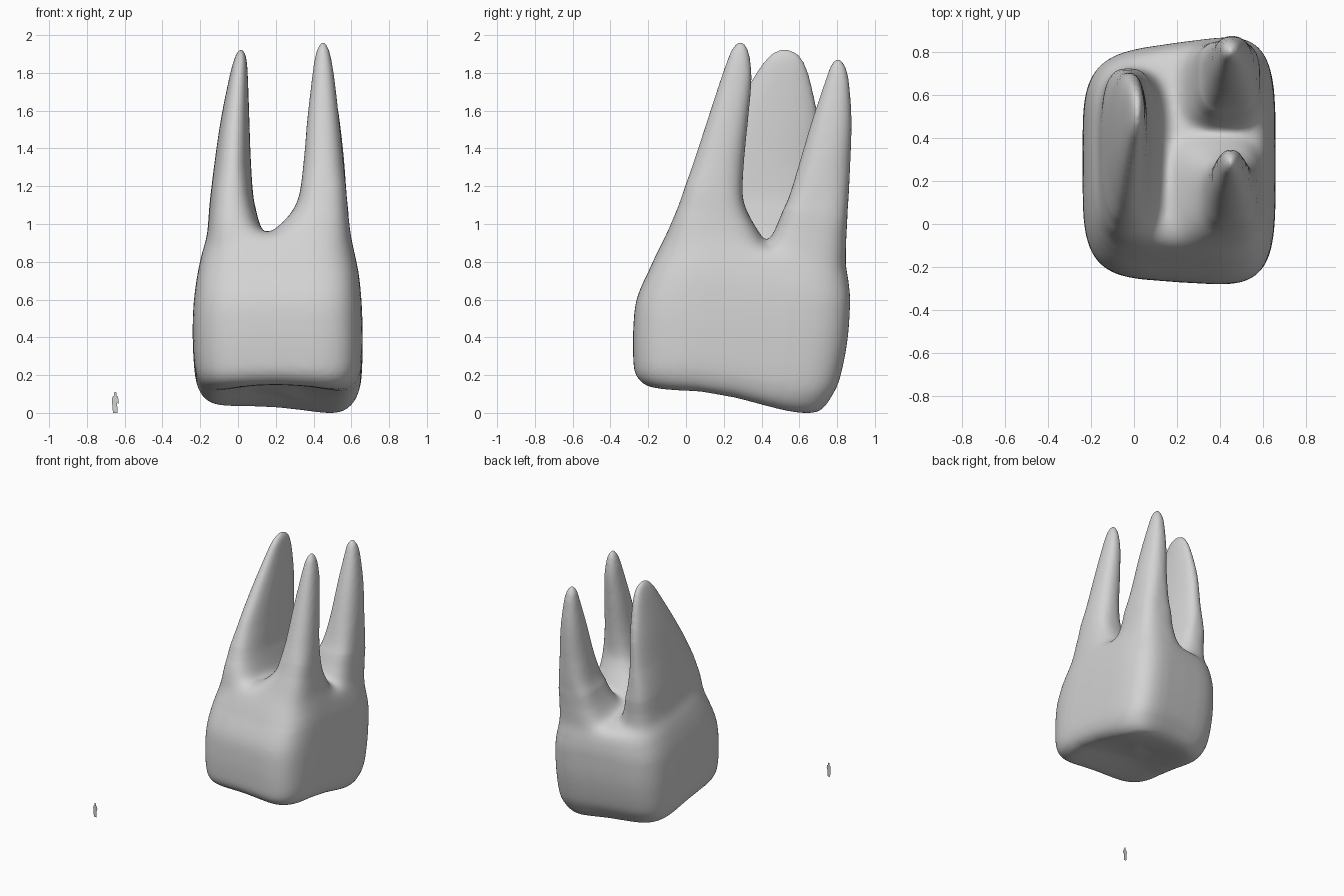
import bpy
import bmesh
import math

if "Cube" in bpy.data.objects:
    bpy.data.objects.remove(bpy.data.objects["Cube"], do_unlink=True)

SIDES = 48
STEPS = 4


def make_material(name, grey):
    mat = bpy.data.materials.new(name)
    mat.use_nodes = True
    colour = (grey, grey, grey, 1)
    mat.diffuse_color = colour
    mat.node_tree.nodes["Principled BSDF"].inputs["Base Color"].default_value = colour
    return mat


def clamp(value):
    return max(0.0, min(1.0, value))


def smoothstep(value):
    t = clamp(value)
    return t * t * (3 - 2 * t)


def refine(rings):
    """Catmull-Rom interpolation between neighbouring section boxes."""
    result = []
    last = len(rings) - 1
    for i in range(last):
        p0, p1, p2, p3 = (rings[max(0, min(last, i + k))] for k in (-1, 0, 1, 2))
        for s in range(STEPS):
            t = s / STEPS
            result.append([
                b + t / 2 * (c - a + t * (2 * a - 5 * b + 4 * c - d + t * (3 * (b - c) + d - a)))
                for a, b, c, d in zip(p0, p1, p2, p3)])
    return result + [list(rings[last])]


def rounded(value, power):
    return math.copysign(abs(value) ** (2 / power), value)


def loft(bm, rings, power, place):
    """Closed loft through sections given as z, x min, x max, y min, y max."""
    loops = []
    for z, x0, x1, y0, y1 in refine(rings):
        loop = []
        for i in range(SIDES):
            angle = 2 * math.pi * i / SIDES
            u = rounded(math.cos(angle), power(z))
            v = rounded(math.sin(angle), power(z))
            x = (x0 + x1) / 2 + u * (x1 - x0) / 2
            y = (y0 + y1) / 2 + v * (y1 - y0) / 2
            loop.append(bm.verts.new(place(x, y, z, u, v)))
        loops.append(loop)
    for low, high in zip(loops, loops[1:]):
        for i in range(SIDES):
            j = (i + 1) % SIDES
            bm.faces.new((low[i], low[j], high[j], high[i]))
    # End caps as fans
    for loop in (loops[0], loops[-1]):
        centre = bm.verts.new(sum((v.co for v in loop[1:]), loop[0].co.copy()) / SIDES)
        for i in range(SIDES):
            bm.faces.new((loop[i], loop[(i + 1) % SIDES], centre))


def rim_drop(y):
    """The upper rim of the crown slopes down towards the back."""
    return 0.16 * clamp(y / 0.8)


def place_crown(x, y, z, u, v):
    """Skew the crown, hollow its chewing face and tilt its upper rim."""
    slant = (1 - u) / 2
    y += (-0.12 if v > 0 else -0.06) * v * slant
    a = clamp(1 - ((x - 0.21) / 0.42) ** 2)
    b = clamp(1 - ((y - 0.29) / 0.5) ** 2)
    back = smoothstep(y / 0.72)
    bottom = 0.122 * (1 - back) + 0.05 * max(0, -y) + 0.03 * slant * back
    bottom += a * (0.05 - 0.02 * back) + 0.03 * a * b
    return (x, y, z + bottom * clamp(1 - z / 0.8) - rim_drop(y) * clamp((z - 0.6) / 0.4))


def place_root(x, y, z, u, v):
    """Let the flared root base follow the tilted rim."""
    return (x, y, z - rim_drop(y) * clamp((1.1 - z) / 0.15))


crown = [
    (0, 0.1, 0.34, 0.1, 0.45),
    (0, -0.02, 0.46, -0.08, 0.61),
    (0.01, -0.11, 0.54, -0.2, 0.72),
    (0.04, -0.165, 0.59, -0.255, 0.765),
    (0.1, -0.205, 0.63, -0.29, 0.805),
    (0.2, -0.23, 0.655, -0.3, 0.85),
    (0.4, -0.24, 0.66, -0.3, 0.89),
    (0.6, -0.235, 0.655, -0.282, 0.905),
    (0.8, -0.215, 0.64, -0.215, 0.905),
    (0.93, -0.19, 0.615, -0.155, 0.885),
    (0.99, -0.16, 0.59, -0.1, 0.85),
    (0.99, 0, 0.4, 0.1, 0.6),
]
broad_root = [
    (0.75, -0.14, 0.2, -0.04, 0.65),
    (0.95, -0.165, 0.17, -0.085, 0.71),
    (1.02, -0.162, 0.13, -0.075, 0.725),
    (1.1, -0.155, 0.1, -0.05, 0.725),
    (1.2, -0.145, 0.08, 0, 0.72),
    (1.4, -0.12, 0.067, 0.1, 0.71),
    (1.6, -0.09, 0.06, 0.22, 0.7),
    (1.8, -0.05, 0.053, 0.345, 0.66),
    (1.9, -0.025, 0.047, 0.41, 0.625),
    (1.95, -0.005, 0.035, 0.46, 0.585),
    (1.97, 0.01, 0.02, 0.51, 0.53),
]
front_root = [
    (0.75, 0.12, 0.56, -0.07, 0.45),
    (0.95, 0.12, 0.595, -0.11, 0.44),
    (1.02, 0.19, 0.594, -0.09, 0.4),
    (1.1, 0.28, 0.585, -0.06, 0.33),
    (1.2, 0.325, 0.575, -0.02, 0.3),
    (1.4, 0.35, 0.555, 0.05, 0.31),
    (1.6, 0.367, 0.535, 0.115, 0.33),
    (1.8, 0.39, 0.512, 0.18, 0.348),
    (1.9, 0.403, 0.497, 0.215, 0.342),
    (1.97, 0.42, 0.48, 0.243, 0.328),
    (2.01, 0.443, 0.457, 0.28, 0.3),
]
back_root = [
    (0.75, 0.2, 0.57, 0.42, 0.79),
    (0.95, 0.2, 0.595, 0.42, 0.84),
    (1.02, 0.25, 0.594, 0.45, 0.85),
    (1.1, 0.3, 0.585, 0.505, 0.855),
    (1.2, 0.33, 0.575, 0.55, 0.862),
    (1.4, 0.355, 0.56, 0.61, 0.872),
    (1.6, 0.375, 0.537, 0.67, 0.877),
    (1.8, 0.4, 0.505, 0.737, 0.863),
    (1.88, 0.415, 0.485, 0.765, 0.842),
    (1.92, 0.443, 0.457, 0.795, 0.815),
]

grey = make_material("plain grey", 0.65)

# Crown and roots as overlapping closed volumes
bm = bmesh.new()
loft(bm, crown, lambda z: 4.4, place_crown)
for root in (broad_root, front_root, back_root):
    loft(bm, root, lambda z: 2.3 + 1.2 * clamp((1.35 - z) / 0.4), place_root)
bmesh.ops.recalc_face_normals(bm, faces=bm.faces)
rough_mesh = bpy.data.meshes.new("tooth_volumes")
bm.to_mesh(rough_mesh)
bm.free()
rough = bpy.data.objects.new("tooth_volumes", rough_mesh)
bpy.context.collection.objects.link(rough)

# Fuse the volumes into one skin
remesh = rough.modifiers.new("fuse", "REMESH")
remesh.mode = "VOXEL"
remesh.voxel_size = 0.013
fused = bpy.data.meshes.new_from_object(
    rough.evaluated_get(bpy.context.evaluated_depsgraph_get()))
bpy.data.objects.remove(rough, do_unlink=True)

# Soften everything a little, and the root bases more
bm = bmesh.new()
bm.from_mesh(fused)
axes = dict(use_axis_x=True, use_axis_y=True, use_axis_z=True)
for step in range(70):
    band = 0.24 - 0.0015 * step
    verts = [v for v in bm.verts
             if step < 6 or abs(v.co.z - 1 + rim_drop(v.co.y)) < band]
    bmesh.ops.smooth_vert(bm, verts=verts, factor=0.5, **axes)
low = min(v.co.z for v in bm.verts)
for v in bm.verts:
    v.co.z -= low
for face in bm.faces:
    face.smooth = True
    face.material_index = 0
bm.to_mesh(fused)
bm.free()
fused.materials.clear()
fused.materials.append(grey)
tooth = bpy.data.objects.new("tooth", fused)
bpy.context.collection.objects.link(tooth)

# Small flat standing figure for scale
half = [(0.005, 0.11), (0.007, 0.1), (0.004, 0.092), (0.013, 0.088), (0.018, 0.07),
        (0.016, 0.048), (0.01, 0.055), (0.012, 0), (0.005, 0), (0.002, 0.045)]
outline = half + [(-x, z) for x, z in reversed(half)]
bm = bmesh.new()
bm.faces.new([bm.verts.new((x - 0.65, -0.88, z)) for x, z in reversed(outline)])
bmesh.ops.triangulate(bm, faces=bm.faces)
bmesh.ops.recalc_face_normals(bm, faces=bm.faces)
figure_mesh = bpy.data.meshes.new("scale_figure")
bm.to_mesh(figure_mesh)
bm.free()
figure_mesh.materials.append(grey)
figure = bpy.data.objects.new("scale_figure", figure_mesh)
bpy.context.collection.objects.link(figure)
